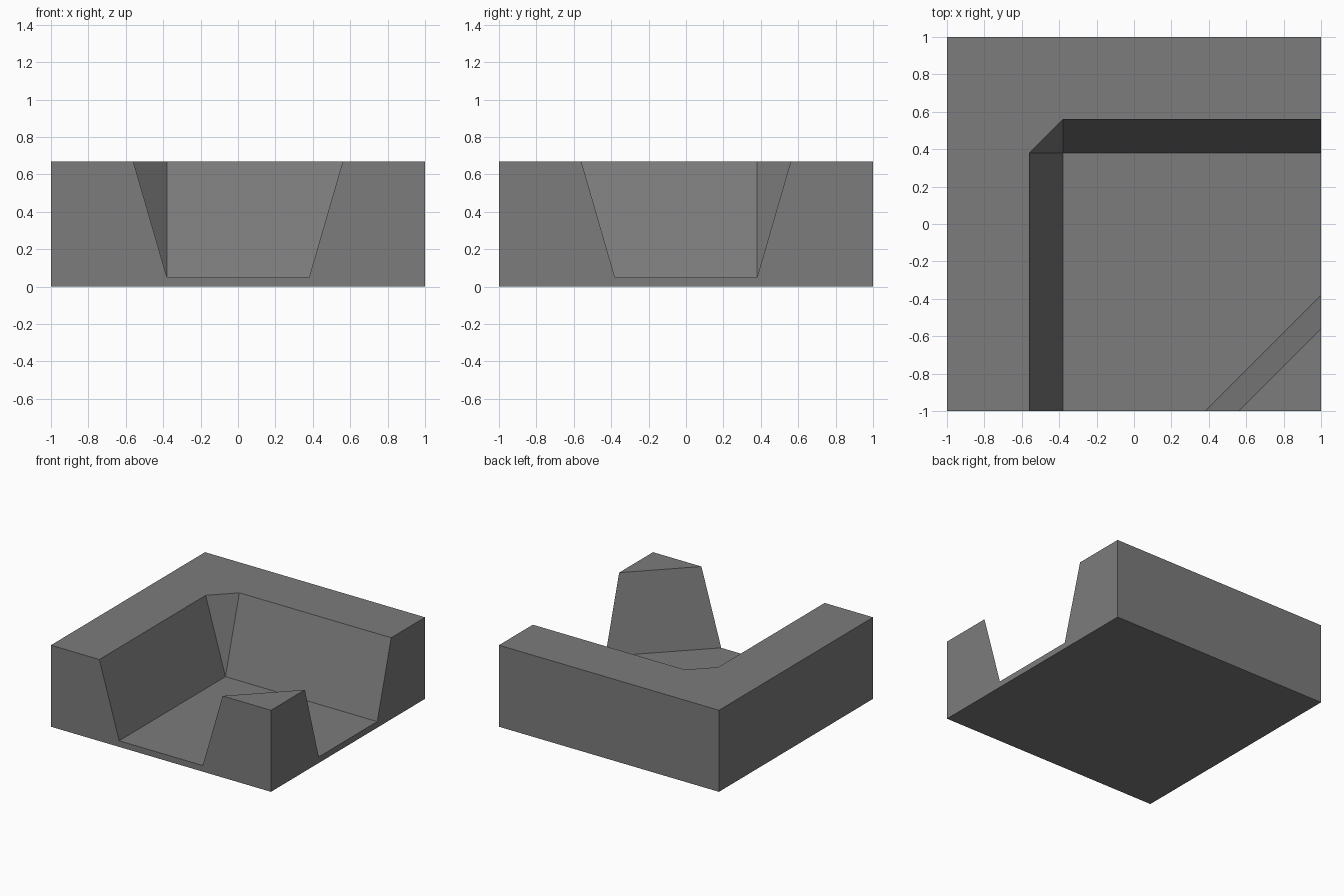
import bpy, bmesh

if "Cube" in bpy.data.objects:
    bpy.data.objects.remove(bpy.data.objects["Cube"])

H, FLOOR = 0.67, 0.05      # block height, trench floor height
TOP, BOT = 0.56, 0.38      # trench half width at the top and at the floor

mat = bpy.data.materials.new("stone grey")
mat.diffuse_color = (0.2, 0.2, 0.2, 1)
mat.use_nodes = True
mat.node_tree.nodes["Principled BSDF"].inputs["Base Color"].default_value = mat.diffuse_color

bm = bmesh.new()


def swap(p):
    """Reflect a point across the tile's diagonal."""
    return (-p[1], -p[0], p[2])


def face(points):
    bm.faces.new([bm.verts.new(p) for p in points])


def face_pair(points):
    face(points)
    face([swap(p) for p in reversed(points)])


# open ends of the trench: front and right side share one profile
profile = [(-1, 0), (1, 0), (1, H), (TOP, H), (BOT, FLOOR),
           (-BOT, FLOOR), (-TOP, H), (-1, H)]
face_pair([(x, -1, z) for x, z in profile])

# plain outer sides: left and back
face_pair([(-1, -1, 0), (-1, -1, H), (-1, 1, H), (-1, 1, 0)])

# long sloped trench walls
face_pair([(-TOP, -1, H), (-BOT, -1, FLOOR), (-BOT, BOT, FLOOR), (-TOP, BOT, H)])

# chamfer in the outer bend, sloped wall of the corner post
face([(-TOP, BOT, H), (-BOT, BOT, FLOOR), (-BOT, TOP, H)])
face([(BOT, -1, FLOOR), (TOP, -1, H), (1, -TOP, H), (1, -BOT, FLOOR)])

# top of the L-shaped bank, top of the post, trench floor, underside
face([(-1, -1, H), (-TOP, -1, H), (-TOP, BOT, H), (-BOT, TOP, H),
      (1, TOP, H), (1, 1, H), (-1, 1, H)])
face([(TOP, -1, H), (1, -1, H), (1, -TOP, H)])
face([(-BOT, -1, FLOOR), (BOT, -1, FLOOR), (1, -BOT, FLOOR),
      (1, BOT, FLOOR), (-BOT, BOT, FLOOR)])
face([(-1, -1, 0), (-1, 1, 0), (1, 1, 0), (1, -1, 0)])

# weld into one closed solid
bmesh.ops.remove_doubles(bm, verts=bm.verts[:], dist=1e-4)
bmesh.ops.recalc_face_normals(bm, faces=bm.faces[:])
mesh = bpy.data.meshes.new("trench_corner_tile")
bm.to_mesh(mesh)
bm.free()
mesh.materials.append(mat)
tile = bpy.data.objects.new("trench_corner_tile", mesh)
bpy.context.collection.objects.link(tile)
